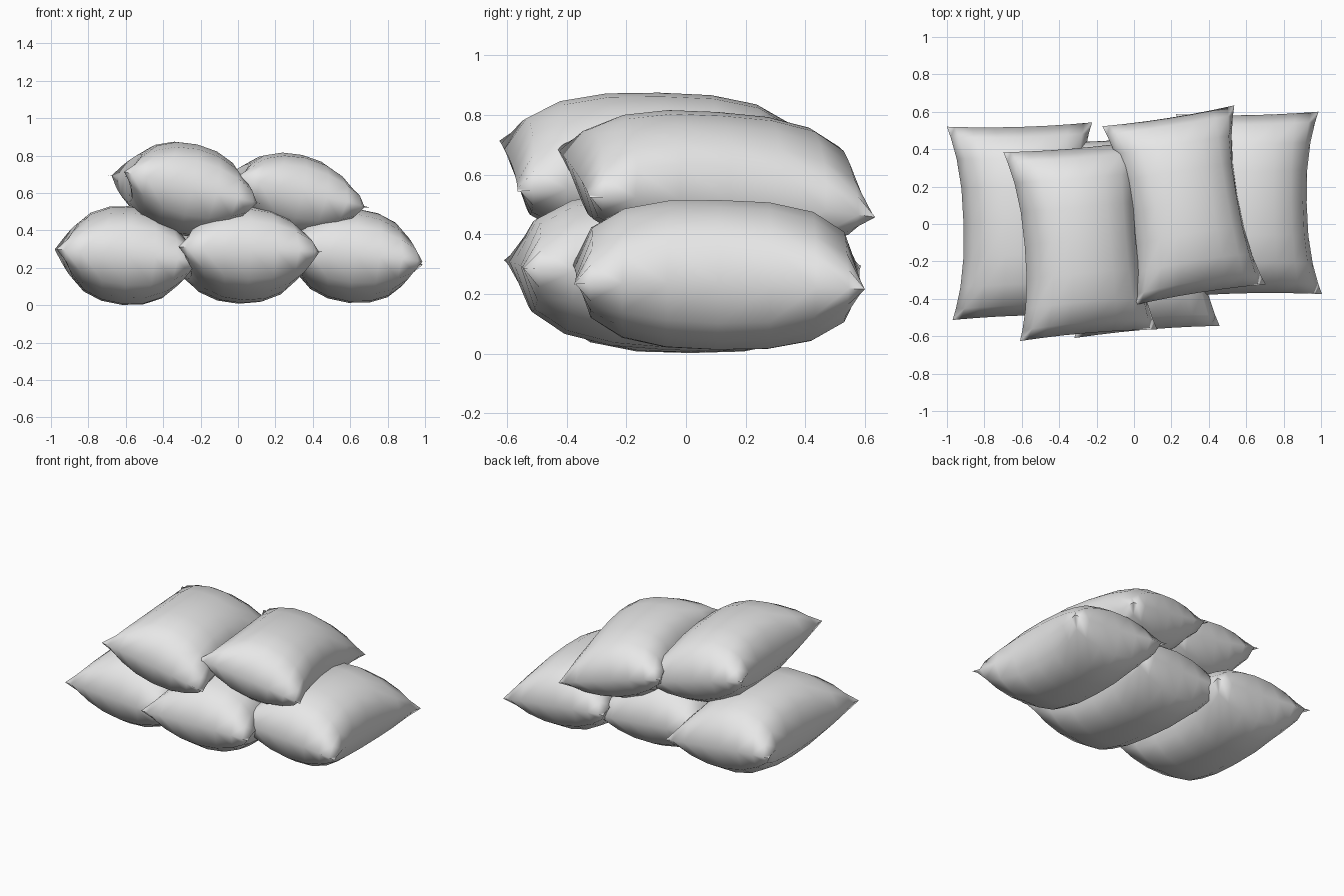
import bpy
import bmesh
from math import sin, pi, radians

cube = bpy.data.objects.get("Cube")
if cube:
    bpy.data.objects.remove(cube, do_unlink=True)

# One plain cloth colour for every bag
cloth = bpy.data.materials.new("light_grey_cloth")
cloth.use_nodes = True
grey = (0.8, 0.8, 0.8, 1)
cloth.diffuse_color = grey
for node in cloth.node_tree.nodes:
    if node.type == 'BSDF_PRINCIPLED':
        node.inputs["Base Color"].default_value = grey


def bulge(t, fullness):
    """Quickly rising, rounded profile across a stuffed bag."""
    return max(0.0, 1 - abs(t) ** fullness) ** 0.42


def spread(t):
    """Crowd the grid lines towards the seam."""
    return 0.8 * sin(t * pi / 2) + 0.2 * t


def make_bag(name, location, half_size, tilt):
    """Two puffed grids welded at the seam, with pinched sides and thin pointed corners."""
    half_width, half_length, half_height = half_size
    bm = bmesh.new()
    for side in (1, -1):
        sheet = bmesh.ops.create_grid(bm, x_segments=8, y_segments=8, size=1)
        for v in sheet["verts"]:
            u, w = spread(v.co.x), spread(v.co.y)
            corner = (u * w) ** 2
            v.co.x = half_width * u * (1 - 0.19 * (1 - abs(w) ** 2.5))
            v.co.y = half_length * w * (1 - 0.025 * (1 - u * u))
            v.co.z = side * half_height * bulge(u, 2.15) * bulge(w, 3) * (1 - 0.4 * corner)
    bmesh.ops.remove_doubles(bm, verts=bm.verts, dist=0.0005)
    bmesh.ops.recalc_face_normals(bm, faces=bm.faces)
    mesh = bpy.data.meshes.new(name)
    bm.to_mesh(mesh)
    bm.free()
    mesh.materials.append(cloth)
    bag = bpy.data.objects.new(name, mesh)
    bpy.context.collection.objects.link(bag)
    bag.location = location
    bag.rotation_euler = [radians(a) for a in tilt]
    return bag


# Bottom row of three, then two leaning on top
bags = [
    make_bag("lower_right_bag", (-0.597, 0.015, 0.266), (0.39, 0.517, 0.265), (0, 5, 1.7)),
    make_bag("lower_middle_bag", (0.025, -0.055, 0.272), (0.39, 0.525, 0.26), (-3, 2, 4.8)),
    make_bag("lower_left_bag", (0.615, 0.106, 0.264), (0.383, 0.488, 0.252), (-1, 6, 1)),
    make_bag("upper_right_bag", (-0.287, -0.09, 0.62), (0.378, 0.507, 0.248), (-1, 13, 4.8)),
    make_bag("upper_left_bag", (0.267, 0.1, 0.573), (0.367, 0.487, 0.23), (-4, 13, 9)),
]

# Smooth cloth with a crisp seam
bpy.ops.object.select_all(action='DESELECT')
for bag in bags:
    bag.select_set(True)
bpy.context.view_layer.objects.active = bags[0]
bpy.ops.object.shade_smooth_by_angle(angle=radians(75))
